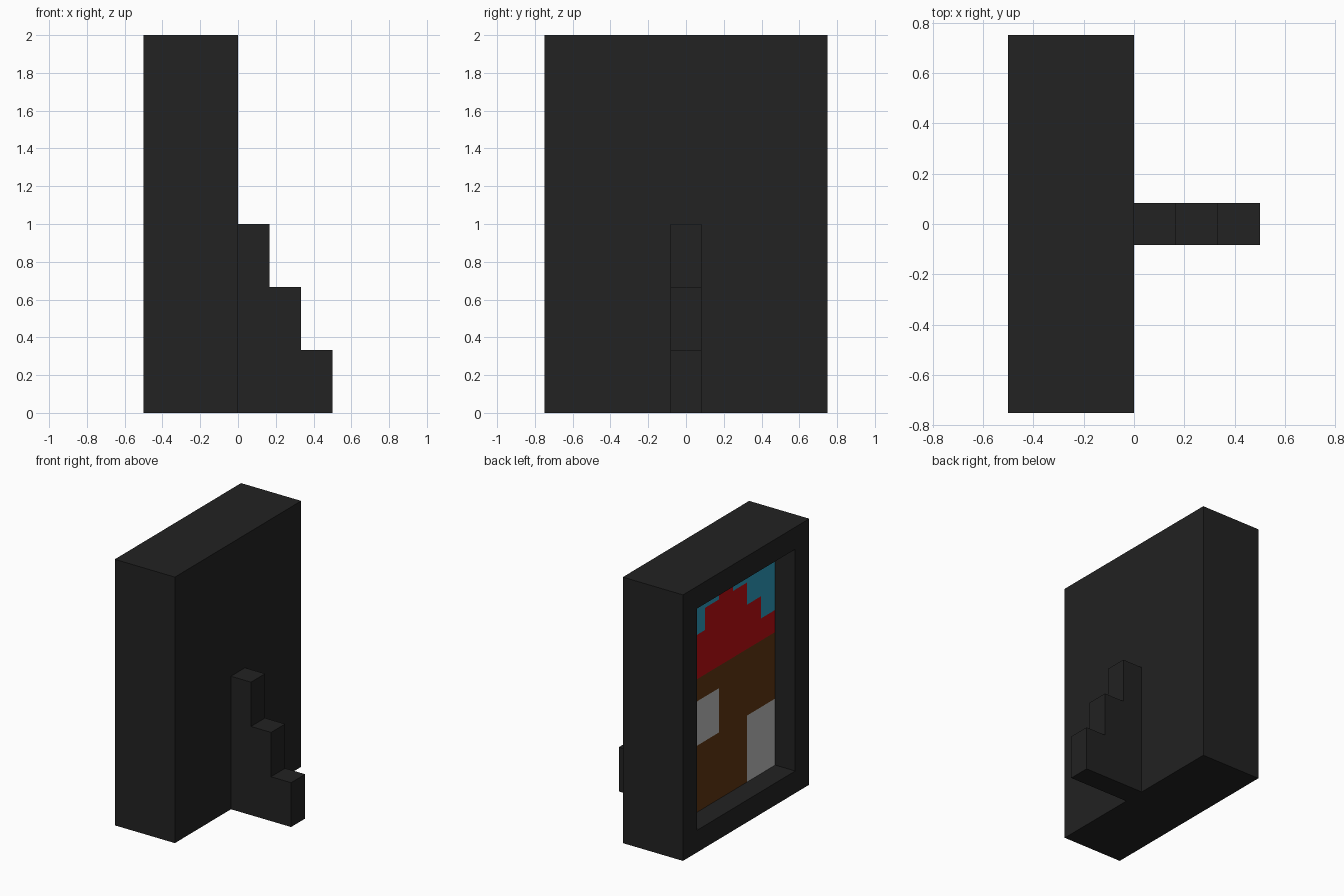
import bpy
import bmesh
from mathutils import Matrix, Vector

if "Cube" in bpy.data.objects:
    bpy.data.objects.remove(bpy.data.objects["Cube"], do_unlink=True)

U = 1 / 6            # every part sits on this module
COLS, ROWS = 7, 10   # picture size in modules


def material(name, rgb):
    m = bpy.data.materials.new(name)
    m.use_nodes = True
    m.diffuse_color = (*rgb, 1)
    m.node_tree.nodes["Principled BSDF"].inputs["Base Color"].default_value = (*rgb, 1)
    return m


black = material("frame_black", (0.016, 0.016, 0.016))
blue = material("sky_blue", (0.028, 0.333, 0.515))
red = material("roof_red", (0.515, 0.0044, 0.006))
brown = material("wall_brown", (0.122, 0.038, 0.006))
grey = material("light_grey", (0.515, 0.515, 0.515))


def finish(name, bm, mats):
    mesh = bpy.data.meshes.new(name)
    bm.to_mesh(mesh)
    bm.free()
    for m in mats:
        mesh.materials.append(m)
    ob = bpy.data.objects.new(name, mesh)
    bpy.context.collection.objects.link(ob)
    return ob


# Frame: a box with a recess sunk into its -x side, open at the recess floor
bm = bmesh.new()
bmesh.ops.create_cube(bm, size=1, matrix=Matrix.Translation((-0.25, 0, 1))
                      @ Matrix.Diagonal((0.5, 1.5, 2, 1)))
face = min(bm.faces, key=lambda f: f.calc_center_median().x)
bmesh.ops.inset_individual(bm, faces=[face], thickness=U, use_even_offset=True)
bmesh.ops.inset_individual(bm, faces=[face], thickness=0, depth=-U)
bmesh.ops.delete(bm, geom=[face], context='FACES_ONLY')
finish("frame", bm, [black])


# Picture: one square per module, coloured as a house under the sky
def cell_colour(col, row):
    """col counts from +y towards -y, row counts down from the top."""
    if row < 4:
        return 1 if row >= abs(col - 3) else 0      # stepped roof / sky
    window = col in (1, 2) and row in (5, 6)
    door = col >= 5 and row >= 7
    return 3 if window or door else 2


bm = bmesh.new()
x = -0.5 + U
for col in range(COLS):
    for row in range(ROWS):
        y0, z0 = (3.5 - col) * U, 2 - (row + 1) * U
        corners = [(y0, z0), (y0, z0 - U), (y0 - U, z0 - U), (y0 - U, z0)]
        f = bm.faces.new([bm.verts.new((x, y, z)) for y, z in corners])
        f.material_index = cell_colour(col, row)
bmesh.ops.remove_doubles(bm, verts=bm.verts[:], dist=0.001)
bm.normal_update()
for f in bm.faces:
    if f.normal.x > 0:
        f.normal_flip()
finish("picture", bm, [blue, red, brown, grey])

# Stepped stand: side profile extruded across y
profile = [(0, 0), (3, 0), (3, 2), (2, 2), (2, 4), (1, 4), (1, 6), (0, 6)]
bm = bmesh.new()
f = bm.faces.new([bm.verts.new((px * U, -U / 2, pz * U)) for px, pz in profile])
ext = bmesh.ops.extrude_face_region(bm, geom=[f], use_keep_orig=True)
bmesh.ops.translate(bm, vec=Vector((0, U, 0)),
                    verts=[v for v in ext["geom"] if isinstance(v, bmesh.types.BMVert)])
bmesh.ops.recalc_face_normals(bm, faces=bm.faces[:])
finish("stepped_stand", bm, [black])
